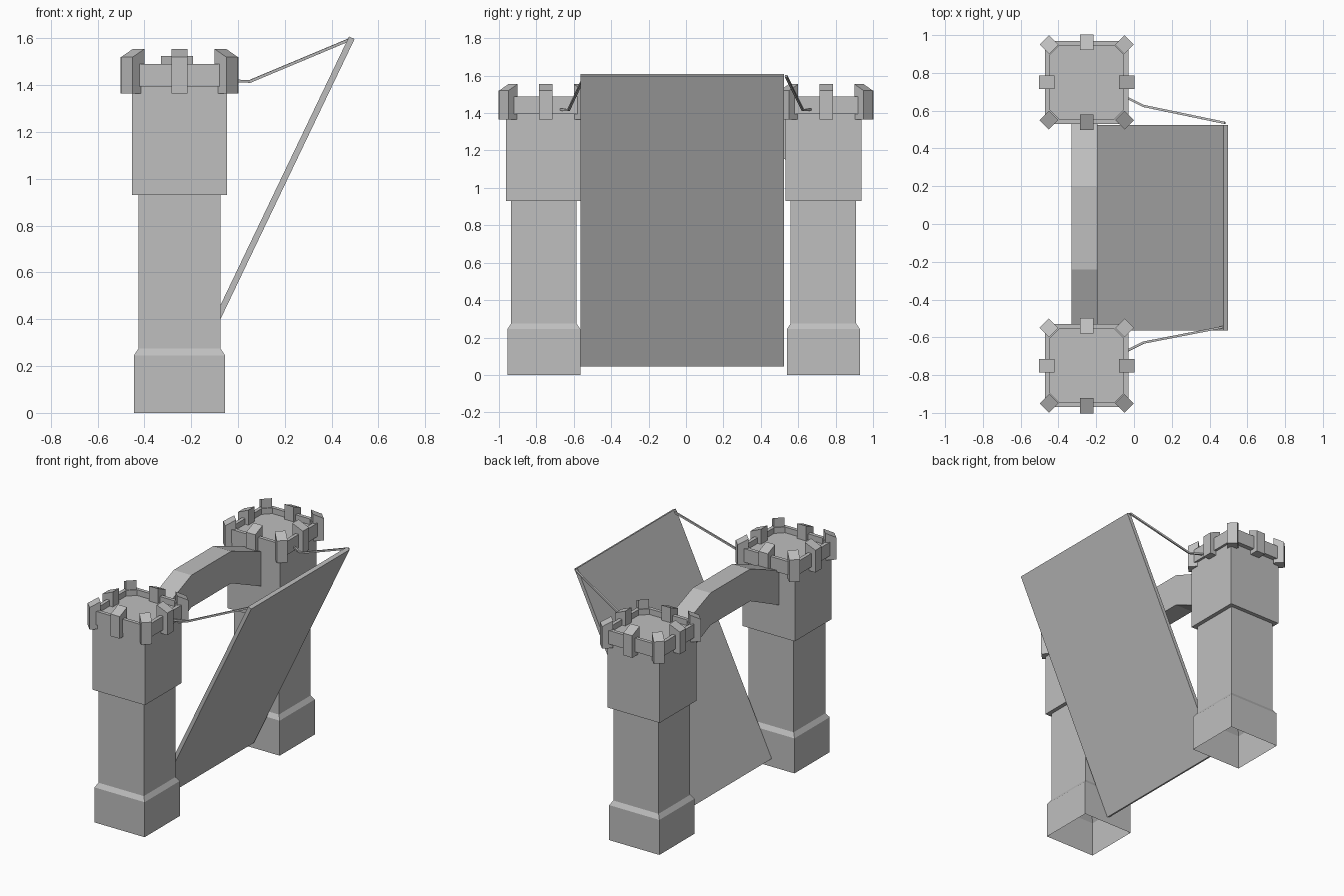
import bpy, math
from mathutils import Vector, Matrix

cube = bpy.data.objects.get("Cube")
if cube:
    bpy.data.objects.remove(cube, do_unlink=True)

# Single stone-grey colour
stone = bpy.data.materials.new("stone_grey")
stone.use_nodes = True
GREY = (0.52, 0.52, 0.52, 1)
stone.diffuse_color = GREY
stone.node_tree.nodes["Principled BSDF"].inputs["Base Color"].default_value = GREY


def make(name, verts, faces, matrix=None):
    me = bpy.data.meshes.new(name)
    me.from_pydata([tuple(v) for v in verts], [], faces)
    if matrix:
        me.transform(matrix)
    me.materials.append(stone)
    ob = bpy.data.objects.new(name, me)
    bpy.context.collection.objects.link(ob)
    return ob


def loft(name, rings, cap_start, cap_end, matrix=None):
    """Skin a list of closed rings that run counter-clockwise."""
    n = len(rings[0])
    verts = [p for r in rings for p in r]
    faces = []
    for k in range(len(rings) - 1):
        a, b = k * n, (k + 1) * n
        faces += [(a + i, a + (i + 1) % n, b + (i + 1) % n, b + i) for i in range(n)]
    if cap_start:
        faces.append(tuple(reversed(range(n))))
    if cap_end:
        faces.append(tuple(range(len(verts) - n, len(verts))))
    return make(name, verts, faces, matrix)


def square(h, z):
    return [(-h, -h, z), (h, -h, z), (h, h, z), (-h, h, z)]


def octagon(h, z, c=0.05):
    k = h - c
    return [(-k, -h, z), (k, -h, z), (h, -k, z), (h, k, z),
            (k, h, z), (-k, h, z), (-h, k, z), (-h, -k, z)]


def prism(name, profile, axis, lo, hi, matrix=None):
    """Extrude a 2D profile along x (profile y,z) or y (profile x,z)."""
    def place(t):
        return [(t, u, v) if axis == "x" else (u, t, v) for u, v in profile]
    rings = [place(lo), place(hi)]
    if axis == "y":
        rings.reverse()
    return loft(name, rings, True, True, matrix)


TOWER_X = -0.25
for side, body_y, top_y in (("left", 0.735, 0.75), ("right", -0.76, -0.75)):
    # Tower: plinth, sloped ledge, shaft and wider upper block, open underneath
    loft(side + "_tower",
         [square(0.195, 0), square(0.195, 0.245), square(0.175, 0.275),
          square(0.175, 0.93), square(0.203, 0.93), square(0.203, 1.40)],
         False, True, Matrix.Translation((TOWER_X, body_y, 0)))

    # Parapet wall with a sunken floor
    centre = Matrix.Translation((TOWER_X, top_y, 0))
    loft(side + "_parapet",
         [octagon(0.18, 1.395), octagon(0.22, 1.395), octagon(0.22, 1.49),
          octagon(0.195, 1.49), octagon(0.195, 1.45)], False, True, centre)

    # Merlons with outward sloping tops, on each wall and each corner
    for i in range(8):
        inner, outer = (0.247, 0.318) if i % 2 else (0.17, 0.252)
        prism(f"{side}_merlon_{i + 1}",
              [(inner, 1.365), (outer, 1.365), (outer, 1.52), (inner, 1.555)],
              "y", -0.035, 0.035,
              centre @ Matrix.Rotation(i * math.pi / 4, 4, "Z"))

# Arch joining the two towers
prism("arch",
      [(-0.58, 1.14), (-0.24, 1.30), (0.20, 1.30), (0.56, 1.14),
       (0.56, 1.385), (0.20, 1.525), (-0.24, 1.525), (-0.58, 1.385)],
      "x", -0.33, -0.193)

# Half-raised drawbridge
prism("drawbridge",
      [(-0.245, 0.045), (0.498, 1.597), (0.4745, 1.608), (-0.2685, 0.056)],
      "y", -0.565, 0.525)


# Chains holding the drawbridge
def chain(name, points, r=0.006):
    rings = []
    for i, p in enumerate(points):
        d = Vector(points[min(i + 1, len(points) - 1)]) - Vector(points[max(i - 1, 0)])
        u = Vector((0, 0, 1)).cross(d).normalized()
        v = d.normalized().cross(u)
        rings.append([Vector(p) + r * (a * u + b * v)
                      for a, b in ((-1, -1), (1, -1), (1, 1), (-1, 1))])
    loft(name, rings, True, True)


for side, s in (("left", 1), ("right", -1)):
    shift = 0.003 * (1 - s) / 2
    chain(side + "_chain", [(-0.06, s * (0.68 + shift), 1.42),
                            (0.05, s * (0.625 + shift), 1.416),
                            (0.482, s * (0.535 + 3 * shift), 1.597)])
